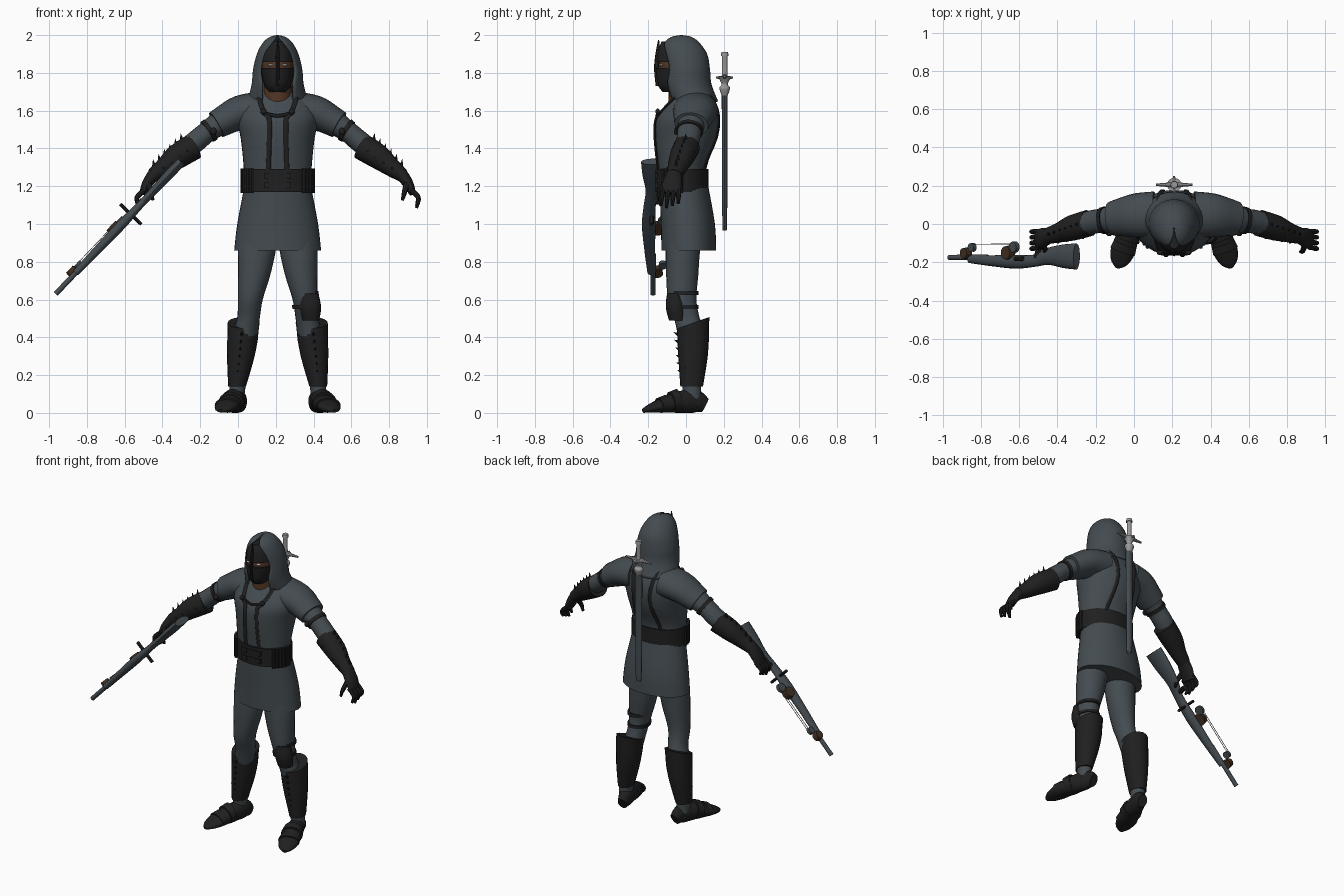
import bpy, bmesh, math
from mathutils import Vector, Matrix
from mathutils.bvhtree import BVHTree

if "Cube" in bpy.data.objects:
    bpy.data.objects.remove(bpy.data.objects["Cube"])

X, Y, Z = Vector((1, 0, 0)), Vector((0, 1, 0)), Vector((0, 0, 1))
BODY_X = 0.21  # the figure stands to one side of its outstretched weapon


def material(name, r, g, b):
    m = bpy.data.materials.new(name)
    m.use_nodes = True
    m.diffuse_color = (r, g, b, 1)
    m.node_tree.nodes["Principled BSDF"].inputs["Base Color"].default_value = (r, g, b, 1)
    return m


slate = material("slate cloth", .058, .072, .082)
black = material("black leather", .014, .014, .014)
skin = material("brown skin", .085, .036, .018)
wood = material("dark wood", .055, .028, .014)
steel = material("pale steel", .32, .32, .32)
white = material("eye white", .7, .7, .65)


def finish(bm, name, mat, side=1):
    """Mirror if asked, fix normals, keep sharp edges, make the object."""
    for v in bm.verts:
        v.co.x *= side
    bmesh.ops.recalc_face_normals(bm, faces=bm.faces)
    for f in bm.faces:
        f.smooth = True
    for e in bm.edges:
        e.smooth = e.calc_face_angle(0) < math.radians(40)
    me = bpy.data.meshes.new(name)
    bm.to_mesh(me)
    bm.free()
    me.materials.append(mat)
    ob = bpy.data.objects.new(name, me)
    ob.location.x = BODY_X
    bpy.context.collection.objects.link(ob)
    return ob


def smooth(pts, k):
    """Resample tuples with a Catmull-Rom spline."""
    out = []
    for i in range(len(pts) - 1):
        quad = [pts[min(max(i + d, 0), len(pts) - 1)] for d in (-1, 0, 1, 2)]
        for j in range(k):
            t = j / k
            out.append(tuple(b + .5 * t * (c - a + t * (2*a - 5*b + 4*c - d + t * (3*(b - c) + d - a)))
                             for a, b, c, d in zip(*quad)))
    return out + [tuple(pts[-1])]


def loft(name, mat, pts, ref=None, side=1, n=20, k=4):
    """Skin ellipses (x, y, z, ra, rb, optional front gap in degrees); flat rings without ref."""
    pts = smooth(pts, k)
    bm, rings = bmesh.new(), []
    for i, p in enumerate(pts):
        u, v = X, Y
        if ref:
            t = (Vector(pts[min(i + 1, len(pts) - 1)][:3]) - Vector(pts[max(i - 1, 0)][:3])).normalized()
            u = ref.cross(t).normalized()
            v = t.cross(u)
        gap = p[5] if len(p) > 5 else 0
        ring = []
        for j in range(n + (gap > 0)):
            a = math.radians(gap - 90 + (360 - 2 * gap) * j / n)
            ring.append(bm.verts.new(Vector(p[:3]) + u * p[3] * math.cos(a) + v * p[4] * math.sin(a)))
        rings.append(ring)
    m = len(rings[0])
    for a, b in zip(rings, rings[1:]):
        for j in range(n):
            bm.faces.new((a[j], a[(j + 1) % m], b[(j + 1) % m], b[j]))
    if m == n:
        bm.faces.new(rings[0])
        bm.faces.new(rings[-1])
    return finish(bm, name, mat, side)


def studs(name, mat, items, r1, r2, depth, side=1, seg=8):
    """Cones or cylinders at (position, direction)."""
    bm = bmesh.new()
    for pos, way in items:
        turn = Vector(way).to_track_quat('Z', 'Y').to_matrix().to_4x4()
        bmesh.ops.create_cone(bm, cap_ends=True, segments=seg, radius1=r1, radius2=r2, depth=depth,
                              matrix=Matrix.Translation(pos) @ turn)
    return finish(bm, name, mat, side)


def ball(name, mat, c, r, side=1):
    bm = bmesh.new()
    bmesh.ops.create_uvsphere(bm, u_segments=20, v_segments=12, radius=1,
                              matrix=Matrix.Translation(c) @ Matrix.Diagonal((*r, 1)))
    return finish(bm, name, mat, side)


def blocks(name, mat, items):
    bm = bmesh.new()
    for c, s in items:
        bmesh.ops.create_cube(bm, size=1, matrix=Matrix.Translation(c) @ Matrix.Diagonal((*s, 1)))
    return finish(bm, name, mat)


# Tunic, skirt and belt
torso = loft("tunic", slate, [(0, -.01, 1.15, .175, .125), (0, -.02, 1.3, .18, .13), (0, 0, 1.45, .195, .165),
                              (0, .01, 1.56, .215, .168), (0, .03, 1.64, .19, .13), (0, .04, 1.7, .12, .09),
                              (0, .03, 1.74, .06, .05)], n=36)
loft("skirt", slate, [(0, .015, .86, .23, .145), (0, .01, 1.0, .214, .143), (0, -.01, 1.19, .178, .13)], n=36)
loft("belt", black, [(0, -.022, 1.17, .187, .14), (0, -.022, 1.29, .187, .14)], n=36, k=1)
around = [math.radians(s * d - 90) for s in (1, -1) for d in (48, 56, 64, 72, 80, 88)]
studs("belt_cartridges", black, [((.187 * math.cos(a), -.022 + .145 * math.sin(a), 1.23), Z) for a in around],
      .011, .011, .13)
blocks("belt_plates", black, [((x * .05, -.158, z), (.04, .014, .03)) for x in (-1, 0, 1) for z in (1.205, 1.255)])

# Harness laid on the tunic
tree = BVHTree.FromPolygons([v.co for v in torso.data.vertices], [p.vertices for p in torso.data.polygons])


def lay(points, ra, rb):
    hits = [tree.find_nearest(Vector(p))[:2] for p in smooth(points, 5)]
    return [(*(co + no * .004), ra, rb) for co, no in hits]


for s, label in ((1, "left"), (-1, "right")):
    path = [(.1, .12, 1.28), (.06, .17, 1.5), (.08, .15, 1.66), (.1, .05, 1.73), (.1, -.08, 1.67),
            (.075, -.15, 1.595), (.045, -.17, 1.54), (.05, -.15, 1.28)]
    loft(label + "_harness_strap", black, lay(path, .007, .013), X, s, 8, 1)
    ball(label + "_harness_ring", black, (.075, -.15, 1.595), (.016, .012, .016), s)
loft("chest_strap", black, lay([(-.075, -.16, 1.595), (0, -.18, 1.585), (.075, -.16, 1.595)], .01, .007), Y, 1, 8, 1)

# Head, mask and hood
loft("neck", skin, [(0, -.015, 1.6, .08, .08), (0, -.02, 1.78, .07, .07)])
ball("head", skin, (0, -.045, 1.83), (.085, .1, .13))
loft("lower_mask", black, [(0, -.06, 1.7, .045, .065), (0, -.05, 1.74, .073, .1), (0, -.045, 1.825, .09, .115)])
loft("brow_mask", black, [(0, -.045, 1.857, .09, .112), (0, -.05, 1.92, .075, .098), (0, -.08, 1.965, .03, .05)])
loft("mask_ridge", black, [(0, -.15, 1.73, .008, .01), (0, -.157, 1.82, .009, .012), (0, -.15, 1.9, .01, .012),
                           (0, -.145, 1.975, .002, .003)], n=8)
for s, label in ((1, "left"), (-1, "right")):
    ball(label + "_eye", white, (.037, -.132, 1.842), (.015, .011, .006), s)
hood = loft("hood", slate, [(0, .04, 1.65, .16, .13, 31), (0, .005, 1.74, .138, .13, 38), (0, 0, 1.82, .13, .127, 46),
                            (0, -.01, 1.9, .11, .122, 40), (0, -.025, 1.96, .078, .096, 24),
                            (0, -.025, 1.99, .042, .055, 15), (0, -.025, 2.0, .004, .005, 10)], n=36)
shell = hood.modifiers.new("thickness", 'SOLIDIFY')
shell.thickness = .012

for s, label in ((1, "left_"), (-1, "right_")):
    # Arm, sleeve cape, band, bracer and glove
    loft(label + "arm", slate, [(.2, .045, 1.57, .075, .085), (.3, .03, 1.535, .066, .075), (.37, .018, 1.49, .056, .064),
                                (.43, .01, 1.44, .057, .062), (.5, -.01, 1.385, .055, .058)], Y, s)
    loft(label + "shoulder_cape", slate, [(.1, .05, 1.605, .095, .12), (.2, .045, 1.59, .09, .115),
                                          (.28, .035, 1.55, .08, .1), (.325, .028, 1.525, .074, .09)], Y, s)
    loft(label + "arm_band", black, [(.355, .02, 1.5, .064, .073), (.374, .017, 1.487, .062, .071)], Y, s, k=1)
    ball(label + "arm_buckle", black, (.34, -.05, 1.49), (.016, .014, .02), s)
    wrist = Vector((.66, -.062, 1.258))
    elbow = Vector((.445, .005, 1.41))
    loft(label + "bracer", black, [(*elbow, .07, .07), (.53, -.02, 1.358, .066, .067), (.6, -.045, 1.302, .05, .052),
                                   (*wrist, .037, .043)], Y, s)
    out = Vector((.55, 0, .83))
    studs(label + "bracer_spikes", black,
          [(elbow.lerp(wrist, t) + out * (.084 - .036 * t), out + Vector((-.4, 0, .2))) for t in (.1, .25, .4, .55, .7, .85)],
          .011, 0, .04, s, 6)
    studs(label + "bracer_rivets", black,
          [(elbow.lerp(wrist, t) + Vector((0, -.07 + .027 * t, 0)), -Y) for t in (.15, .35, .55, .75)], .009, .005, .014, s)
    loft(label + "palm", black, [(.65, -.06, 1.268, .036, .04), (.69, -.073, 1.215, .028, .052),
                                 (.715, -.08, 1.16, .018, .05)], Y, s)
    for i, finger in enumerate(("index", "middle", "ring", "little")):
        y = -.122 + .028 * i
        tip = 1.085 + .012 * abs(i - 1)
        loft(label + finger + "_finger", black, [(.705, y, 1.18, .014, .013), (.745, y * 1.05, 1.14, .013, .012),
                                                 (.735, y * 1.1, tip, .008, .008)], Y, s, 8)
    loft(label + "thumb", black, [(.685, -.105, 1.22, .017, .017), (.672, -.14, 1.17, .014, .014),
                                  (.66, -.145, 1.125, .008, .008)], X, s, 8)

    # Leg, greave and shoe
    loft(label + "leg", slate, [(.1, 0, .96, .1, .1), (.11, -.015, .86, .1, .09), (.125, -.02, .73, .086, .085),
                                (.145, -.02, .6, .066, .075), (.155, .005, .5, .06, .068), (.18, .035, .38, .068, .075),
                                (.213, .03, .14, .043, .05), (.212, .04, .05, .04, .045)], side=s)
    greave = loft(label + "greave", black, [(.215, .03, .14, .047, .06), (.195, .037, .3, .073, .078),
                                            (.18, .038, .45, .085, .086)], side=s)
    for v in greave.data.vertices:  # the cuff rises towards the calf
        if v.co.z > .4:
            v.co.z += (v.co.y + .04) * .35
    studs(label + "greave_spikes", black, [((.192 + .1 * (.4 - z), -.05 + .1 * (.4 - z), z), (0, -1, .5))
                                           for z in (.42, .38, .34, .3, .26, .22)], .011, 0, .035, s, 6)
    studs(label + "greave_rivets", black, [((.18 + .12 * (.45 - z) + d * .055, -.02 + .09 * (.45 - z), z), (d * .6, -1, 0))
                                           for z in (.4, .32, .24) for d in (-.8, .8)], .01, .006, .014, s)
    loft(label + "shoe", black, [(.195, .1, .04, .03, .04), (.207, .045, .062, .045, .062), (.238, -.05, .055, .056, .055),
                                 (.268, -.14, .036, .064, .036), (.288, -.2, .02, .045, .02),
                                 (.298, -.228, .01, .012, .01)], Z, s)
    for i, (f, h) in enumerate(((.2, .064), (.7, .048))):
        a = Vector((.225, -.015, h)).lerp(Vector((.268, -.14, h)), f)
        loft(label + "shoe_plate_%d" % (i + 1), black, [(*a, .062, h), (a.x + .014, a.y - .04, h - .008, .068, h - .008)],
             Z, s, k=1)

# Single knee guard
loft("knee_guard", black, [(.175, -.045, .49, .045, .045), (.172, -.055, .56, .058, .052), (.16, -.06, .635, .055, .04)])
for i, z in enumerate((.56, .635)):
    loft("knee_strap_%d" % (i + 1), black, [(.148, -.012, z - .01, .07, .079), (.146, -.014, z + .01, .07, .079)], k=1)

# Sword carried upright on the back
back = .205
loft("scabbard", slate, [(0, back, .98, .012, .008), (0, back, 1.03, .022, .013), (0, back, 1.68, .025, .016)], n=12)
loft("sword_collar", steel, [(0, back, 1.68, .018, .016), (0, back, 1.72, .03, .028), (0, back, 1.74, .018, .016),
                             (0, back, 1.78, .038, .036)], n=12)
studs("sword_guard", steel, [((d * .05, back, 1.78), (d, 0, 0)) for d in (-1, 1)], .014, .006, .09)
studs("sword_guard_spurs", steel, [((0, back + d * .03, 1.775), (0, d, 0)) for d in (-1, 1)], .01, .005, .03)
loft("sword_grip", steel, [(0, back, 1.78, .016, .016), (0, back, 1.84, .014, .014), (0, back, 1.895, .015, .015)], n=12)
studs("sword_pommel", steel, [((0, back, 1.9), Z)], .02, .018, .02, seg=12)

# Rifle-stocked bow in the right hand
butt = Vector((-.51, -.17, 1.33))
muzzle = Vector((-1.175, -.175, .63))
across = Vector((-.72, 0, .69))


def gun(t, dy=0, off=0):
    return butt.lerp(muzzle, t) + Y * dy + across * off


loft("bow_stock", slate, [(*gun(t, dy), ra, rb) for t, dy, ra, rb in
                          ((0, 0, .024, .068), (.1, .002, .026, .062), (.22, .002, .022, .045), (.33, -.02, .02, .032),
                           (.48, -.025, .026, .036), (.68, -.018, .022, .028), (.84, -.008, .018, .022))], Y, n=14)
loft("bow_barrel", slate, [(*gun(t), .014, .014) for t in (.7, 1)], Y, n=12)
loft("bow_crossbar", black, [(*gun(.4, -.01, o), .009, .012) for o in (-.075, 0, .08)], Y, n=8)
studs("bow_grip", black, [(gun(.3, .03), (.2, 1, 0))], .018, .015, .08)
for label, t, r in (("rear", .52, .04), ("front", .85, .031)):
    studs(label + "_pulley", wood, [(gun(t, .022, .02), across)], r, r * .85, .035, seg=20)
    studs(label + "_cam", slate, [(gun(t - .05, .052, .02), across)], r * .75, r * .7, .022, seg=20)
for i, off in enumerate((.014, .028)):
    loft("bow_string_%d" % (i + 1), steel, [(*gun(t, .068, off), .002, .002) for t in (.47, .8)], Y, n=6, k=1)
